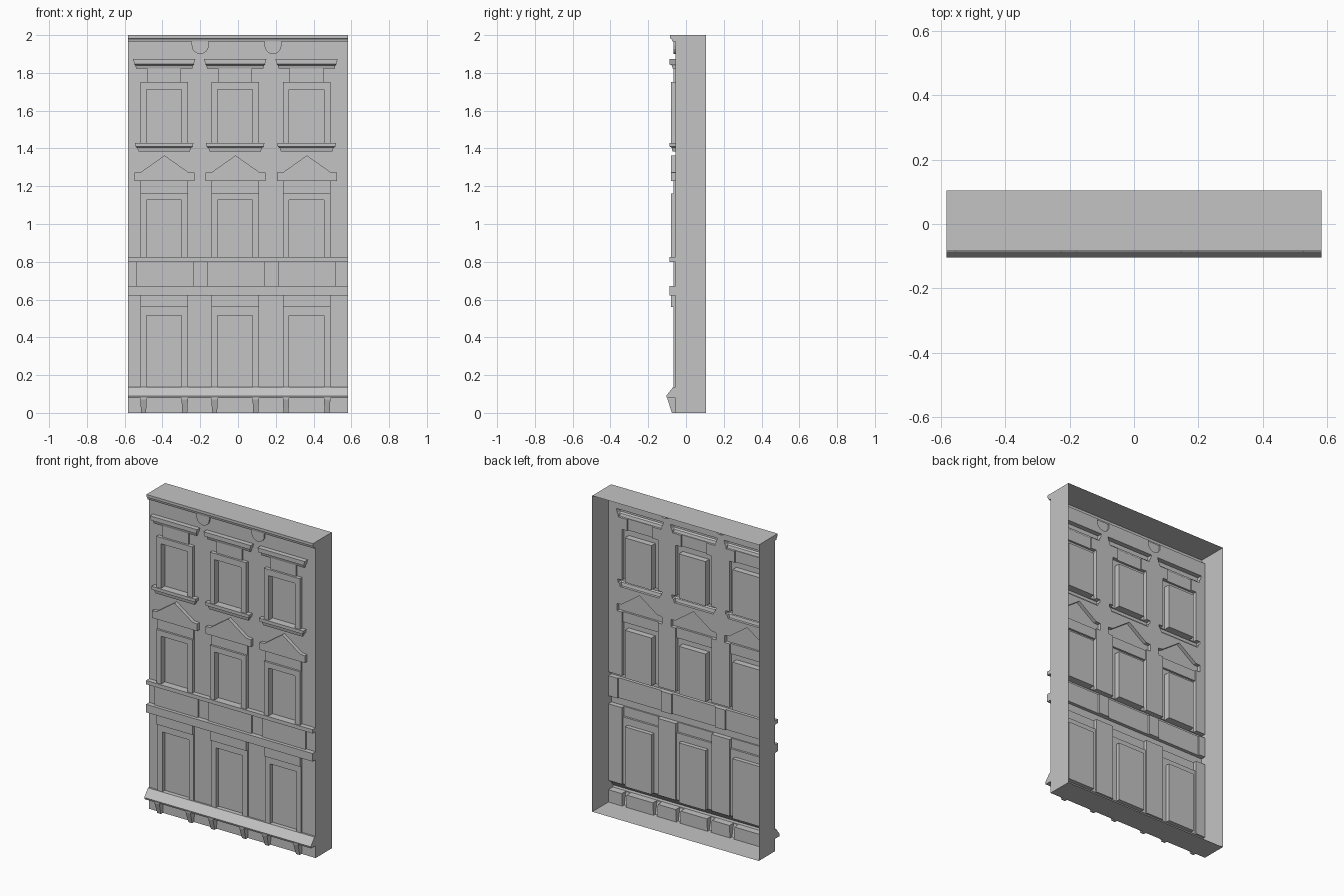
import bpy, bmesh, math

cube = bpy.data.objects.get("Cube")
if cube:
    bpy.data.objects.remove(cube, do_unlink=True)

W = 0.583          # half width of the facade
BACK = 0.105       # open rear edge
WALL = -0.056      # plain wall plane
BURY = 0.02        # reliefs are sunk into the wall before merging
LOW, MID, HIGH = -0.066, -0.079, -0.087   # relief planes
PANE = -0.04       # window panes lie behind the wall plane

stone = bpy.data.materials.new("grey_stone")
stone.use_nodes = True
GREY = (0.55, 0.55, 0.55, 1)
stone.diffuse_color = GREY
stone.node_tree.nodes["Principled BSDF"].inputs["Base Color"].default_value = GREY


def solid(name, rings):
    """Closed solid lofted through rings of equal point count."""
    bm = bmesh.new()
    loops = [[bm.verts.new(p) for p in ring] for ring in rings]
    n = len(loops[0])
    for a, b in zip(loops, loops[1:]):
        for i in range(n):
            j = (i + 1) % n
            bm.faces.new((a[i], a[j], b[j], b[i]))
    bm.faces.new(loops[0][::-1])
    bm.faces.new(loops[-1])
    bmesh.ops.recalc_face_normals(bm, faces=bm.faces)
    mesh = bpy.data.meshes.new(name)
    bm.to_mesh(mesh)
    bm.free()
    ob = bpy.data.objects.new(name, mesh)
    bpy.context.scene.collection.objects.link(ob)
    return ob


def moulding(name, cx, levels, back=BURY):
    """Stack of (z, half width, front y) levels."""
    return solid(name, [[(cx - h, y, z), (cx + h, y, z), (cx + h, back, z), (cx - h, back, z)]
                        for z, h, y in levels])


def block(name, cx, h, z0, z1, y, back=BURY):
    return moulding(name, cx, [(z0, h, y), (z1, h, y)], back)


def plate(name, outline, y):
    """Outline in x and z, extruded forward to y."""
    return solid(name, [[(x, d, z) for x, z in outline] for d in (y, BURY)])


facade = block("facade", 0, W, 0, 2, WALL, BACK)
reliefs, cutters = [], []
add = reliefs.append

# Full-width courses: plinth, two string courses, top cornice
add(moulding("plinth", 0, [(0.078, W, -0.101), (0.09, W, -0.105), (0.137, W, -0.068)]))
add(block("lower_course", 0, W, 0.622, 0.673, HIGH))
add(block("upper_course", 0, W, 0.80, 0.824, HIGH))
add(moulding("cornice", 0, [(1.965, W, -0.072), (1.98, W, -0.076),
                            (1.983, W, -0.084), (2.0, W, -0.084)]))

# Half-round pendants under the cornice
for x in (-0.2, 0.185):
    arc = [(x + 0.045 * math.cos(t), 1.945 - 0.045 * math.sin(t))
           for t in (math.pi * i / 8 for i in range(9))]
    add(plate("pendant", [(x + 0.045, 1.97)] + arc + [(x - 0.045, 1.97)], LOW))

for c in (-0.391, -0.015, 0.363):
    # Ground floor window surround, lintel and feet
    add(block("ground_surround", c, 0.126, 0.12, 0.561, LOW))
    add(block("ground_lintel", c, 0.126, 0.561, 0.64, MID))
    cutters.append(block("ground_pane", c, 0.093, 0.137, 0.516, -0.2, PANE))
    for s in (-1, 1):
        add(moulding("foot", c + s * 0.109, [(0, 0.013, -0.075), (0.07, 0.017, -0.097),
                                             (0.085, 0.017, -0.097)]))

    # Apron panel between the string courses
    add(block("apron_panel", c + 0.004, 0.152, 0.66, 0.81, LOW))

    # First floor window with pediment
    add(block("first_surround", c, 0.126, 0.81, 1.162, MID))
    add(block("first_frieze", c, 0.126, 1.162, 1.24, LOW))
    cutters.append(block("first_pane", c, 0.093, 0.824, 1.127, -0.2, PANE))
    p = c + 0.002
    half = [(0.158, 1.227), (0.158, 1.272), (0.125, 1.275)]
    add(plate("pediment", [(p + x, z) for x, z in half] + [(p, 1.363)]
              + [(p - x, z) for x, z in half[::-1]], MID))

    # Second floor window with sill and hood
    add(moulding("sill", c, [(1.385, 0.136, -0.072), (1.405, 0.143, -0.076),
                             (1.41, 0.152, HIGH), (1.43, 0.155, HIGH)]))
    add(block("second_surround", c, 0.126, 1.42, 1.751, MID))
    add(block("second_frieze", c, 0.09, 1.751, 1.83, LOW))
    add(moulding("hood", c, [(1.823, 0.149, -0.07), (1.84, 0.152, -0.075),
                             (1.846, 0.157, HIGH), (1.873, 0.165, HIGH)]))
    cutters.append(block("second_pane", c, 0.093, 1.43, 1.712, -0.2, PANE))

# Merge the reliefs into the wall, then sink the panes
for ob in reliefs + cutters:
    ob.hide_render = True
    mod = facade.modifiers.new(ob.name, 'BOOLEAN')
    mod.operation = 'DIFFERENCE' if ob in cutters else 'UNION'
    mod.solver = 'EXACT'
    mod.object = ob

graph = bpy.context.evaluated_depsgraph_get()
skin = bpy.data.meshes.new_from_object(facade.evaluated_get(graph))
facade.modifiers.clear()
facade.data = skin
for ob in reliefs + cutters:
    bpy.data.objects.remove(ob, do_unlink=True)

# Open the rear so that only the thin skin remains
bm = bmesh.new()
bm.from_mesh(skin)
rear = [f for f in bm.faces if all(v.co.y > BACK - 0.001 for v in f.verts)]
bmesh.ops.delete(bm, geom=rear, context='FACES')
for f in bm.faces:
    f.material_index = 0
    f.smooth = False
bm.to_mesh(skin)
bm.free()
skin.materials.clear()
skin.materials.append(stone)
